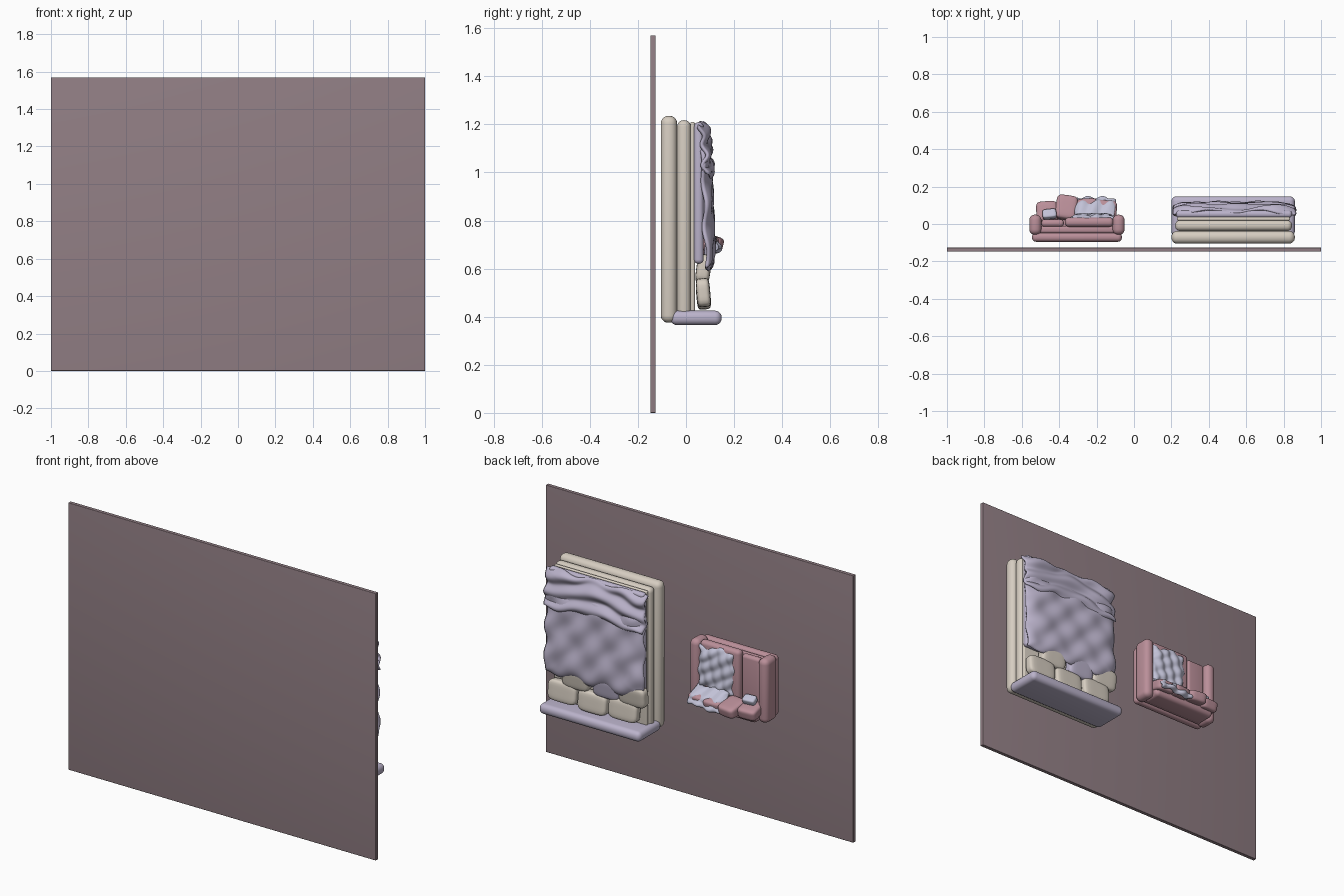
import bpy, bmesh, math
from mathutils import Matrix, Vector

cube = bpy.data.objects.get("Cube")
if cube:
    bpy.data.objects.remove(cube, do_unlink=True)


def material(name, srgb):
    col = [((c / 255 + 0.055) / 1.055) ** 2.4 for c in srgb] + [1]
    m = bpy.data.materials.new(name)
    m.use_nodes = True
    m.diffuse_color = col
    m.node_tree.nodes["Principled BSDF"].inputs["Base Color"].default_value = col
    return m


MAUVE = material("mauve_floor", (146, 127, 133))
BEIGE = material("warm_beige", (214, 205, 193))
LAVENDER = material("soft_lavender", (187, 179, 203))
PINK = material("dusty_pink", (186, 143, 153))
PALE = material("pale_blue_lilac", (194, 194, 215))


def finish(bm, name, mat):
    bmesh.ops.recalc_face_normals(bm, faces=bm.faces)
    me = bpy.data.meshes.new(name)
    bm.to_mesh(me)
    bm.free()
    me.materials.append(mat)
    ob = bpy.data.objects.new(name, me)
    bpy.context.collection.objects.link(ob)
    bpy.ops.object.select_all(action='DESELECT')
    ob.select_set(True)
    bpy.context.view_layer.objects.active = ob
    bpy.ops.object.shade_smooth_by_angle(angle=math.radians(50))
    return ob


def slab(name, x, y, z, mat, radius):
    """Rounded block filling the ranges x, y and z."""
    bm = bmesh.new()
    bmesh.ops.create_cube(bm, size=1)
    size = Vector((x[1] - x[0], y[1] - y[0], z[1] - z[0]))
    bmesh.ops.scale(bm, vec=size, verts=bm.verts)
    bmesh.ops.bevel(bm, geom=bm.edges[:], offset=radius, segments=5,
                    profile=0.5, affect='EDGES')
    bmesh.ops.translate(bm, vec=(sum(x) / 2, sum(y) / 2, sum(z) / 2), verts=bm.verts)
    return finish(bm, name, mat)


def pillow(name, centre, size, mat, tilt=0, roll=0):
    """Plump cushion, tilted about x and rolled about z."""
    bm = bmesh.new()
    bmesh.ops.create_cube(bm, size=1)
    bmesh.ops.subdivide_edges(bm, edges=bm.edges[:], cuts=7, use_grid_fill=True)
    for v in bm.verts:
        p = v.co * 2
        n = p.normalized() * (abs(p.x) ** 5 + abs(p.y) ** 5 + abs(p.z) ** 5) ** -0.2
        length = p.normalized()
        k = (abs(length.x) ** 5 + abs(length.y) ** 5 + abs(length.z) ** 5) ** -0.2
        v.co = length * k * 0.5
    bmesh.ops.scale(bm, vec=size, verts=bm.verts)
    turn = Matrix.Rotation(math.radians(roll), 4, 'Z') @ Matrix.Rotation(math.radians(tilt), 4, 'X')
    bmesh.ops.transform(bm, matrix=Matrix.Translation(centre) @ turn, verts=bm.verts)
    return finish(bm, name, mat)


def cloth(name, x, z, height, mat, thick=0.012, n=56):
    """Draped sheet over ranges x and z; height(x, z, u, v) gives its y."""
    bm = bmesh.new()
    bmesh.ops.create_grid(bm, x_segments=n, y_segments=n, size=0.5)
    for p in bm.verts:
        u, v = p.co.x + 0.5, p.co.y + 0.5
        px, pz = x[0] + u * (x[1] - x[0]), z[0] + v * (z[1] - z[0])
        y = height(px, pz, u, v)
        px += 0.006 * math.sin(pz * 38) * (2 * u - 1)
        pz += 0.008 * math.sin(px * 31) * (1 - 2 * v)
        p.co = (px, y, pz)
    ob = finish(bm, name, mat)
    mod = ob.modifiers.new("thickness", 'SOLIDIFY')
    mod.thickness = thick
    mod.offset = 0
    return ob


def edge(u, v, power=10):
    """Rises to one near the rim of a sheet."""
    return max(abs(2 * u - 1), abs(2 * v - 1)) ** power


# Floor panel
slab("floor_panel", (-1, 1), (-0.148, -0.126), (0, 1.57), MAUVE, 0.003)

# Bed frame, mattress and headboard
slab("bed_base", (0.2, 0.86), (-0.105, -0.037), (0.375, 1.235), BEIGE, 0.031)
slab("mattress", (0.22, 0.845), (-0.037, 0.02), (0.4, 1.217), BEIGE, 0.026)
slab("mattress_topper", (0.23, 0.835), (0.018, 0.037), (0.42, 1.21), BEIGE, 0.008)
slab("headboard", (0.2, 0.86), (-0.065, 0.148), (0.365, 0.425), LAVENDER, 0.027)
slab("duvet", (0.225, 0.845), (0.033, 0.073), (0.62, 1.208), LAVENDER, 0.018)

# Bed pillows
for label, px, pz in (("left", 0.745, 0.5), ("middle", 0.55, 0.49), ("right", 0.35, 0.5)):
    pillow("front_pillow_" + label, (px, 0.072, pz), (0.185, 0.058, 0.12), BEIGE, tilt=5)
for label, px, mat in (("left", 0.66, BEIGE), ("middle", 0.46, LAVENDER), ("right", 0.29, BEIGE)):
    pillow("back_pillow_" + label, (px, 0.073, 0.6), (0.17, 0.06, 0.12), mat, tilt=-8)


# Blanket and the rumpled throw folded over its foot
def blanket_height(x, z, u, v):
    wave = 0.005 * math.sin(34 * x + 34 * z) + 0.003 * math.sin(27 * x - 24 * z)
    return 0.115 - 0.02 * v + wave - 0.03 * edge(u, v)


def throw_height(x, z, u, v):
    wave = 0.010 * math.sin(70 * z + 2.2 * math.sin(9 * x)) + 0.004 * math.sin(24 * x + 40 * z)
    return 0.105 - 0.022 * v + wave - 0.022 * edge(u, v)


cloth("blanket", (0.215, 0.855), (0.6, 1.1), blanket_height, LAVENDER)
cloth("foot_throw", (0.215, 0.86), (0.985, 1.2), throw_height, LAVENDER)

# Sofa frame
slab("sofa_base", (-0.545, -0.065), (-0.095, -0.047), (0.645, 1.0), PINK, 0.021)
slab("sofa_deck", (-0.52, -0.09), (-0.05, -0.01), (0.65, 0.99), PINK, 0.015)
slab("sofa_back", (-0.51, -0.1), (-0.04, 0.085), (0.645, 0.7), PINK, 0.025)
for label, x0 in (("right", -0.56), ("left", -0.115)):
    slab("sofa_arm_" + label, (x0, x0 + 0.065), (-0.058, 0.05), (0.64, 1.015), PINK, 0.03)

# Seat cushions
slab("seat_cushion_right", (-0.495, -0.375), (-0.015, 0.025), (0.7, 1.0), PINK, 0.018)
slab("seat_cushion_left", (-0.37, -0.11), (-0.015, 0.035), (0.7, 1.015), PINK, 0.022)

# Back cushions and scatter pillow
for label, px, py, tall, roll in (("right", -0.465, 0.065, 0.11, 3), ("middle", -0.362, 0.088, 0.13, -8),
                                  ("inner", -0.25, 0.075, 0.12, 4), ("left", -0.15, 0.07, 0.11, -4)):
    pillow("back_cushion_" + label, (px, py, 0.71), (0.115, tall, 0.065), PINK, tilt=-14, roll=roll)
pillow("scatter_pillow", (-0.452, 0.053, 0.763), (0.075, 0.05, 0.04), PALE, tilt=-25, roll=6)


# Quilted throws on the seat and over the back
def seat_throw_height(x, z, u, v):
    wave = 0.008 * math.sin(75 * x + 30 * z) * math.sin(55 * z - 25 * x)
    return 0.046 + wave - 0.024 * edge(u, v, 8)


def back_throw_height(x, z, u, v):
    wave = 0.007 * math.sin(85 * x + 60 * z) + 0.004 * math.sin(140 * z)
    return 0.137 + wave - 0.08 * v ** 2 - 0.018 * edge(u, v, 8)


cloth("seat_throw", (-0.335, -0.105), (0.74, 0.995), seat_throw_height, PALE, 0.01, 40)
cloth("back_throw", (-0.315, -0.105), (0.675, 0.765), back_throw_height, PALE, 0.01, 40)
